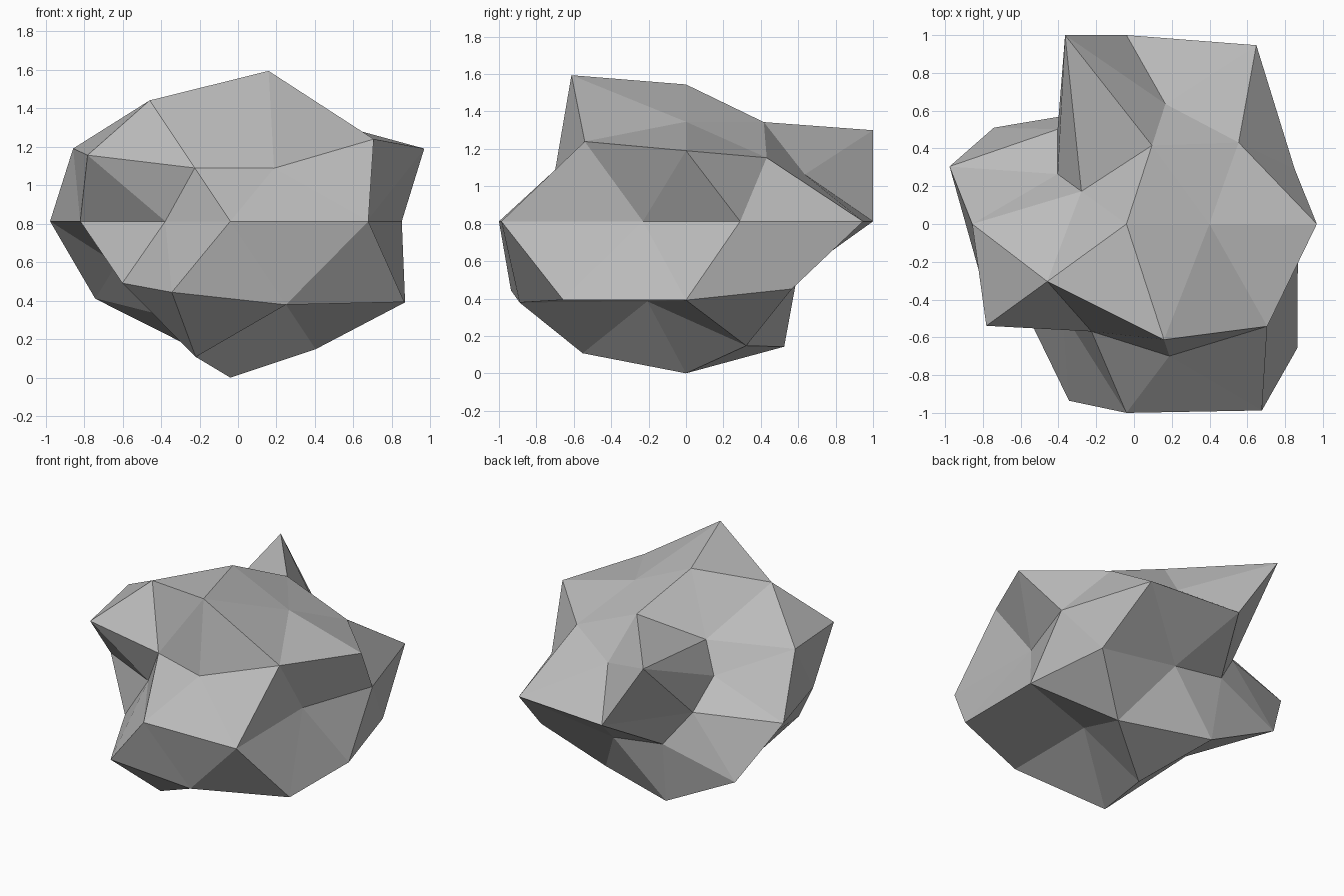
import bpy, bmesh, math

if "Cube" in bpy.data.objects:
    bpy.data.objects.remove(bpy.data.objects["Cube"])

CENTRE = (-0.04, 0.0, 0.8125)
FLATTEN = 0.75

# Rings of the rock: (unit height, first azimuth, step, distance of each point from the centre)
RINGS = [
    (1.0, 0, 360, [0.976]),
    (0.8507, 0, 72, [0.835, 0.832, 0.56, 0.985, 1.225]),
    (0.5257, 36, 72, [0.863, 1.236, 0.96, 0.703, 1.083]),
    (0.4472, 0, 72, [1.127, 0.747, 0.503, 1.025, 0.822]),
    (0.0, 18, 36, [0.937, 1.17, 1.0, 0.62, 0.985, 0.82, 0.575, 1.0, 1.22, 0.745]),
    (-0.4472, 36, 72, [1.077, 0.70, 0.66, 1.10, 1.25]),
    (-0.5257, 0, 72, [1.068, 0.735, 1.02, 0.815, 1.10]),
    (-0.8507, 36, 72, [1.042, 1.05, 0.75, 1.105, 0.67]),
    (-1.0, 0, 360, [1.083]),
]


def radius(d):
    """Distance from the centre for a unit direction."""
    _, start, step, values = min(RINGS, key=lambda ring: abs(ring[0] - d.z))
    azimuth = math.degrees(math.atan2(d.y, d.x))
    return values[round((azimuth - start) / step) % len(values)]


# Rock: faceted ball with its points pushed in and out, then flattened
bm = bmesh.new()
bmesh.ops.create_icosphere(bm, subdivisions=2, radius=1.0)
for v in bm.verts:
    d = v.co.normalized()
    r = radius(d)
    v.co = (CENTRE[0] + d.x * r, CENTRE[1] + d.y * r, CENTRE[2] + d.z * r * FLATTEN)
for f in bm.faces:
    f.smooth = False
mesh = bpy.data.meshes.new("rock")
bm.to_mesh(mesh)
bm.free()

# Stone colour
stone = bpy.data.materials.new("stone grey")
stone.diffuse_color = (0.5, 0.5, 0.5, 1.0)
stone.use_nodes = True
stone.node_tree.nodes["Principled BSDF"].inputs["Base Color"].default_value = stone.diffuse_color
mesh.materials.append(stone)

rock = bpy.data.objects.new("rock", mesh)
bpy.context.collection.objects.link(rock)
